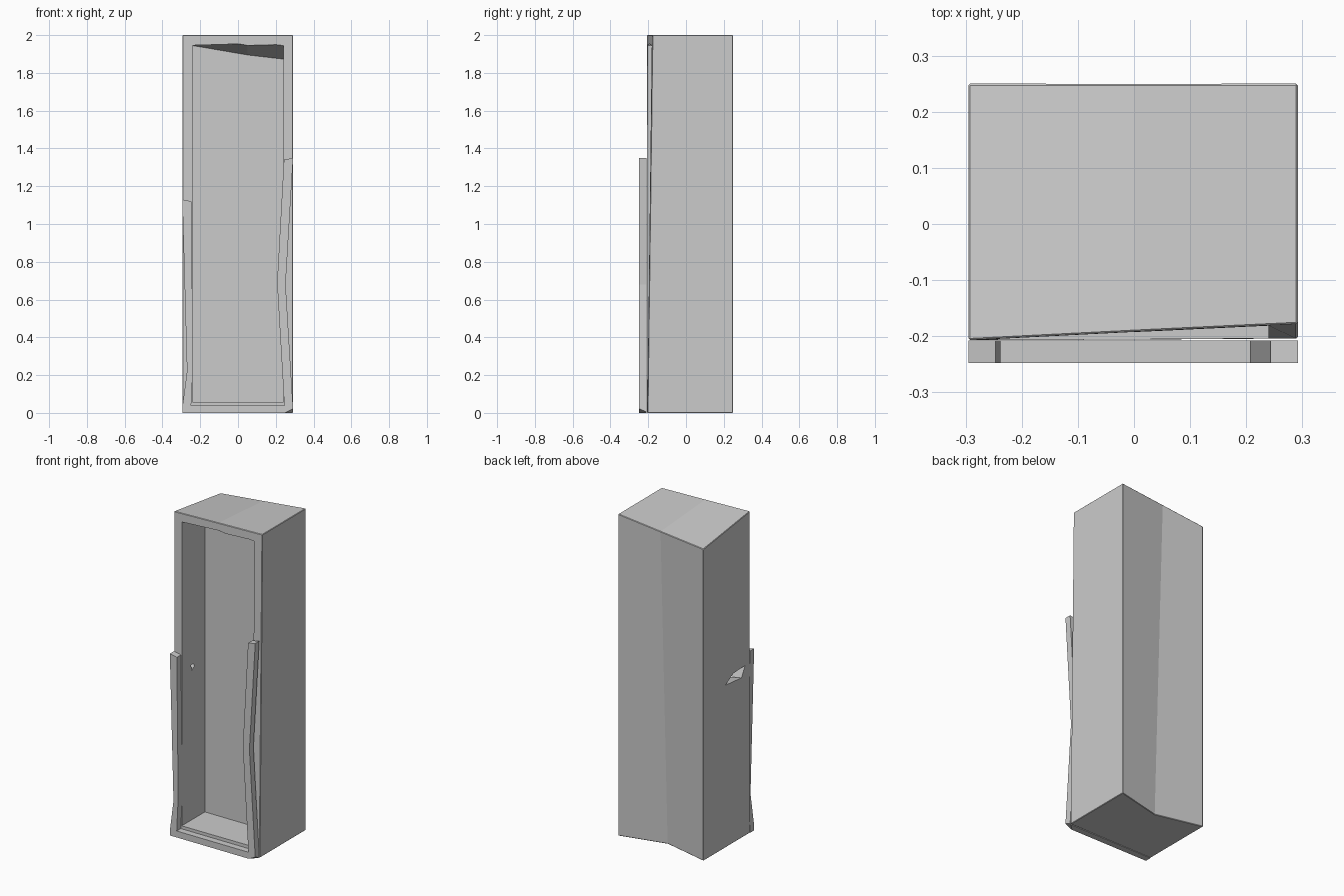
import bpy
import bmesh

old = bpy.data.objects.get("Cube")
if old:
    bpy.data.objects.remove(old, do_unlink=True)

GREY = (0.6, 0.6, 0.6, 1)
grey = bpy.data.materials.new("plain grey")
grey.use_nodes = True
grey.diffuse_color = GREY
grey.node_tree.nodes["Principled BSDF"].inputs["Base Color"].default_value = GREY


def loft(name, loops):
    """Closed solid skinned through matching point loops."""
    bm = bmesh.new()
    rings = [[bm.verts.new(p) for p in loop] for loop in loops]
    n = len(rings[0])
    for a, b in zip(rings, rings[1:]):
        for i in range(n):
            j = (i + 1) % n
            bm.faces.new((a[i], a[j], b[j], b[i]))
    bm.faces.new(rings[0][::-1])
    bm.faces.new(rings[-1])
    bm.normal_update()
    bmesh.ops.recalc_face_normals(bm, faces=bm.faces[:])
    mesh = bpy.data.meshes.new(name)
    bm.to_mesh(mesh)
    bm.free()
    mesh.materials.append(grey)
    obj = bpy.data.objects.new(name, mesh)
    bpy.context.collection.objects.link(obj)
    return obj


def section(x, front_low, back_low, back_top, front_top):
    return [(x, y, z) for y, z in (front_low, back_low, back_top, front_top)]


# Outer case: dented low on the back, one top corner sunk, front leaning back
case = loft("case", [
    section(-0.295, (-0.207, 0), (0.25, 0), (0.25, 1.938), (-0.207, 2)),
    section(0, (-0.206, 0), (0.18, 0), (0.25, 1.969), (-0.192, 2)),
    section(0.292, (-0.204, 0), (0.25, 0), (0.25, 2), (-0.178, 2)),
])

# Front recess: level top edge in front, ceiling sagging towards one back corner
recess = loft("recess_cutter", [
    section(x, (-0.23, 0.058), (0.02, 0.058), (0.02, sag), (-0.23, rise))
    for x, sag, rise in ((-0.242, 1.945, 1.946), (0.05, 1.895, 1.955), (0.24, 1.873, 1.962))
])

# Jagged hole tapering through the side wall
outer = [(0.04, 1.01), (-0.045, 1.055), (-0.16, 1.06), (-0.125, 0.995)]
inner = [(-0.09, 1.0), (-0.1, 1.02), (-0.112, 1.02), (-0.107, 0.985)]
hole = loft("hole_cutter", [
    [(-0.297, y, z) for y, z in outer],
    [(-0.238, y, z) for y, z in inner],
])

bpy.context.view_layer.objects.active = case
bevel = case.modifiers.new("edge_bevel", 'BEVEL')
bevel.width = 0.003
bevel.segments = 1
bevel.limit_method = 'ANGLE'
bpy.ops.object.modifier_apply(modifier=bevel.name)
for cutter in (recess, hole):
    cutter.hide_render = True
    cut = case.modifiers.new("cut", 'BOOLEAN')
    cut.operation = 'DIFFERENCE'
    cut.solver = 'EXACT'
    cut.object = cutter
    bpy.ops.object.modifier_apply(modifier=cut.name)
    bpy.data.objects.remove(cutter, do_unlink=True)

# Broken U-shaped trim, with one lower corner chipped at the front
left_strip = [(0.292, 1.35), (0.243, 1.34), (0.207, 0.69), (0.245, 0.04)]
right_strip = [(-0.248, 0.04), (-0.238, 0.25), (-0.247, 1.12), (-0.295, 1.13),
               (-0.27, 0.22), (-0.295, 0.03), (-0.295, 0)]


def trim_loop(y, corner):
    outline = corner + [(0.252, 0.68)] + left_strip + right_strip
    return [(x, y, z) for x, z in outline]


loft("front_trim", [
    trim_loop(-0.248, [(0.248, 0), (0.292, 0.022)]),
    trim_loop(-0.208, [(0.285, 0), (0.292, 0.005)]),
])
